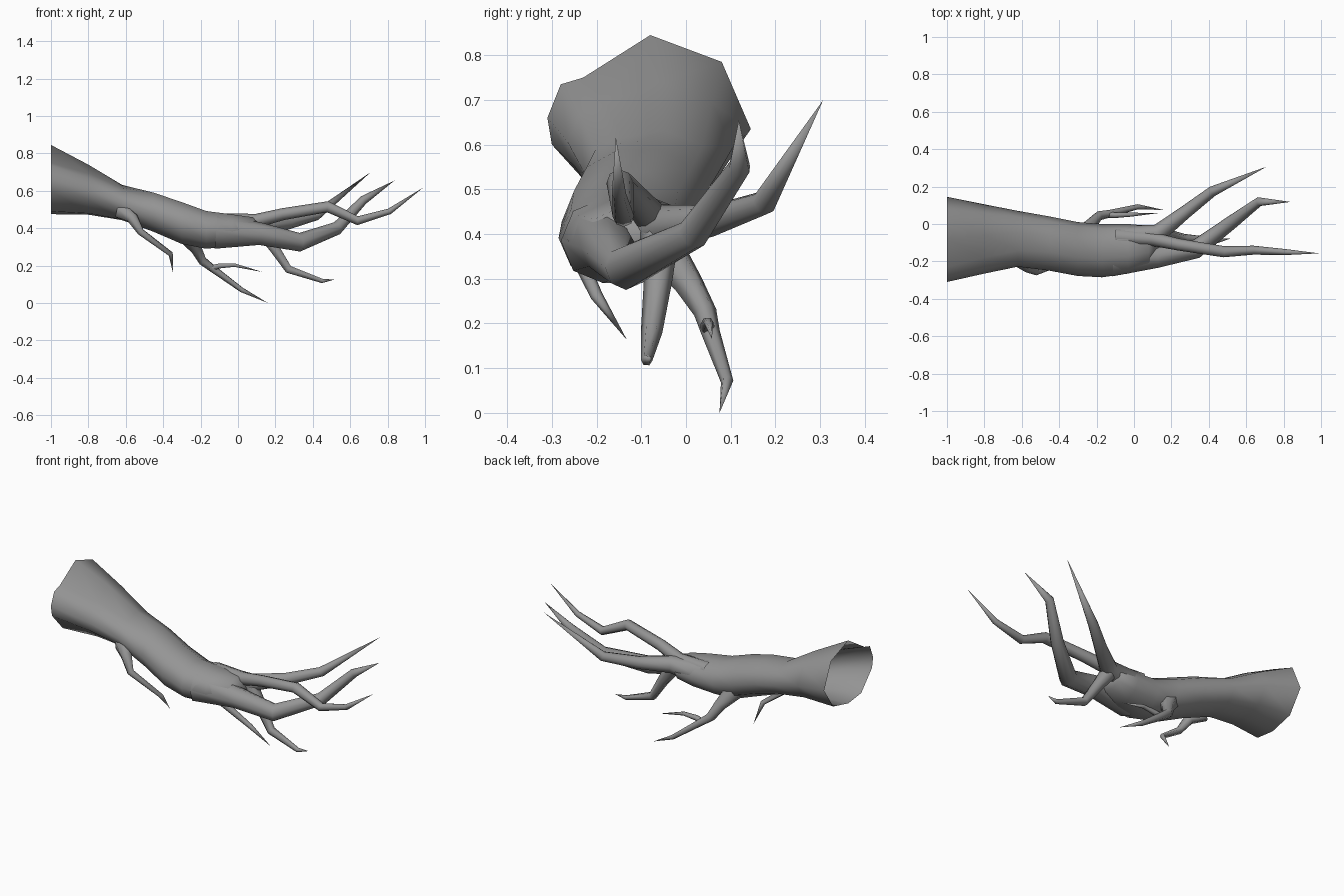
import bpy
from math import cos, sin, tau
from mathutils import Vector

cube = bpy.data.objects.get("Cube")
if cube:
    bpy.data.objects.remove(cube, do_unlink=True)

bark = bpy.data.materials.new("grey_bark")
bark.use_nodes = True
colour = (0.3, 0.3, 0.3, 1)
bark.diffuse_color = colour
bsdf = bark.node_tree.nodes["Principled BSDF"]
bsdf.inputs["Base Color"].default_value = colour
bsdf.inputs["Roughness"].default_value = 0.8


def loft(name, rings, tip=None):
    """Skin equal rings of points, optionally closing on a tip point."""
    n = len(rings[0])
    verts = [p for ring in rings for p in ring]
    faces = [(r * n + i, r * n + (i + 1) % n, (r + 1) * n + (i + 1) % n, (r + 1) * n + i)
             for r in range(len(rings) - 1) for i in range(n)]
    if tip is not None:
        base = len(verts) - n
        verts.append(tip)
        faces += [(base + i, base + (i + 1) % n, len(verts) - 1) for i in range(n)]
    mesh = bpy.data.meshes.new(name)
    mesh.from_pydata([tuple(v) for v in verts], [], faces)
    mesh.materials.append(bark)
    for poly in mesh.polygons:
        poly.use_smooth = True
    obj = bpy.data.objects.new(name, mesh)
    bpy.context.collection.objects.link(obj)
    return obj


def root(name, path, sides=8):
    """Tapered, kinked tube through (x, y, z, radius), ending in a point."""
    pts = [Vector(p[:3]) for p in path]
    rings = []
    side = Vector((0, 1, 0))
    for i in range(len(pts) - 1):
        ahead = (pts[i + 1] - pts[i]).normalized()
        behind = (pts[i] - pts[i - 1]).normalized() if i else ahead
        along = (ahead + behind).normalized()
        side = (side - along * side.dot(along)).normalized()
        up = along.cross(side)
        rings.append([pts[i] + path[i][3] * (side * cos(a) + up * sin(a))
                      for a in (tau * k / sides for k in range(sides))])
    return loft(name, rings, pts[-1])


# Trunk: ragged open mouth easing into oval sections (x, y min, y max, z min, z max)
mouth = [(.145, .635), (.08, .785), (-.08, .845), (-.23, .75), (-.28, .735),
         (-.31, .66), (-.30, .60), (-.20, .49), (-.08, .475), (.06, .51)]
sections = [(-1, -.31, .145, .475, .845), (-.8, -.265, .105, .47, .742),
            (-.62, -.228, .07, .44, .635), (-.45, -.25, .04, .375, .595),
            (-.3, -.278, .01, .31, .545), (-.17, -.285, 0, .285, .497),
            (-.03, -.265, 0, .3, .478), (.08, -.225, -.01, .325, .462)]
rings = []
for i, (x, y0, y1, z0, z1) in enumerate(sections):
    ragged = max(0, 1 - i / 3)
    ring = []
    for k, (my, mz) in enumerate(mouth):
        a = tau * k / len(mouth)
        u = (my + .0825) / .2275 * ragged + cos(a) * (1 - ragged)
        v = (mz - .66) / .185 * ragged + sin(a) * (1 - ragged)
        ring.append((x, (y0 + y1) / 2 + u * (y1 - y0) / 2, (z0 + z1) / 2 + v * (z1 - z0) / 2))
    rings.append(ring)
loft("trunk", rings, (.14, -.12, .39))

# Three long upper limbs
root("back_limb", [(-.08, -.09, .40, .08), (.13, -.05, .415, .05), (.27, .06, .43, .036),
                   (.42, .175, .47, .028), (.71, .307, .70, 0)])
root("lower_limb", [(-.12, -.185, .385, .095), (.12, -.175, .37, .06), (.33, -.135, .325, .05),
                    (.53, .015, .40, .036), (.67, .12, .55, .025), (.837, .118, .655, 0)])
root("front_limb", [(-.1, -.07, .43, .05), (.1, -.08, .44, .037), (.24, -.11, .475, .032),
                    (.48, -.148, .515, .03), (.64, -.14, .44, .024),
                    (.81, -.15, .49, .016), (.99, -.157, .617, 0)])

# Thin rootlets hanging underneath
root("front_rootlet", [(-.62, -.18, .49, .05), (-.565, -.23, .455, .032), (-.52, -.255, .38, .02),
                       (-.36, -.2, .262, .014), (-.348, -.132, .163, 0)], 6)
root("middle_rootlet", [(-.28, -.06, .37, .055), (-.225, .005, .29, .034), (-.19, .043, .225, .026),
                        (-.13, .055, .18, .021), (.02, .092, .07, .014), (.16, .075, 0, 0)], 6)
root("middle_rootlet_fork", [(-.15, .05, .185, .018), (-.1, .047, .198, .015),
                             (-.02, .05, .203, .011), (.13, .058, .166, 0)], 6)
root("outer_rootlet", [(.12, -.06, .4, .045), (.19, -.062, .3, .032), (.27, -.077, .18, .024),
                       (.45, -.088, .118, .013), (.515, -.078, .125, 0)], 6)
